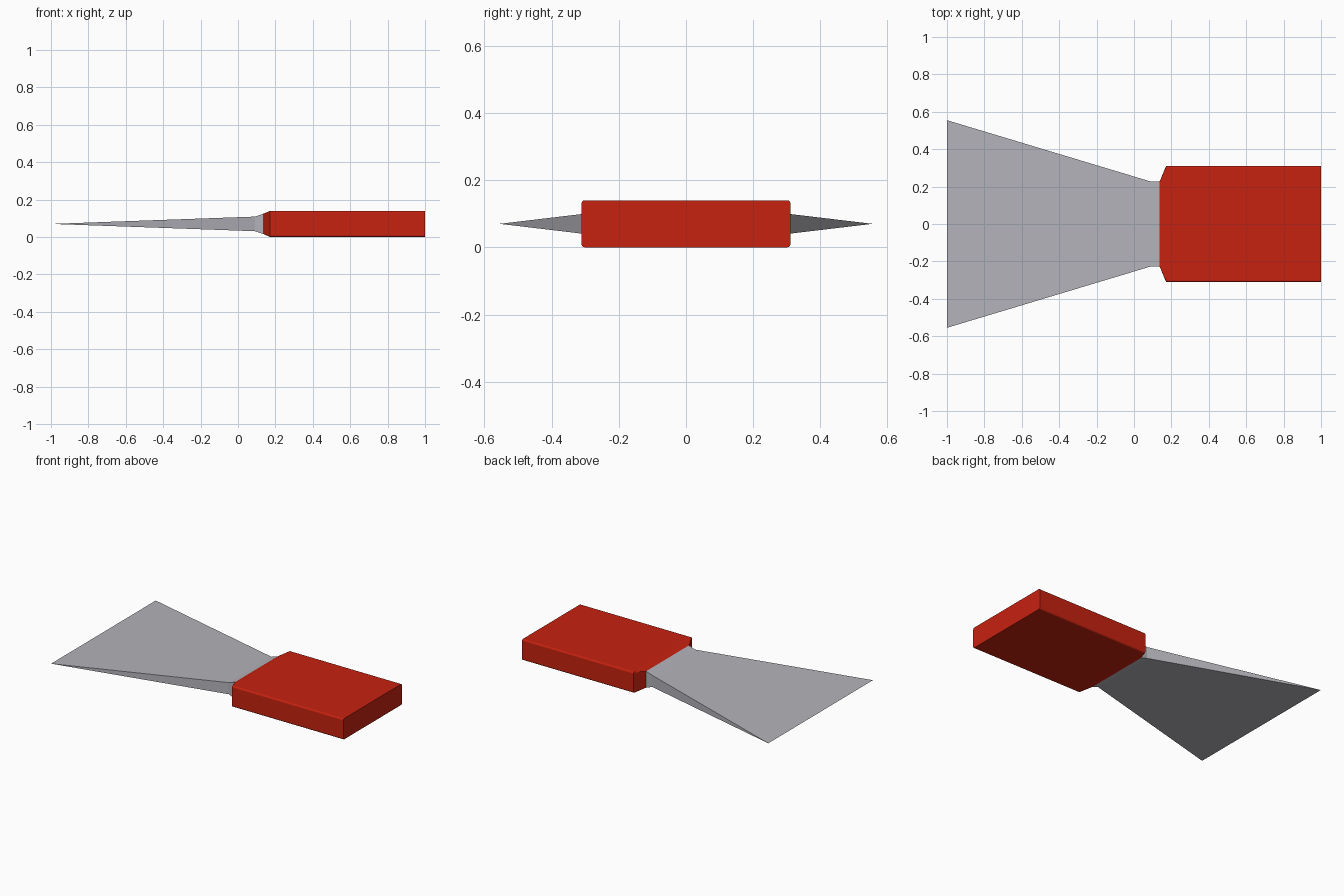
import bpy
import bmesh
from math import cos, sin, pi

cube = bpy.data.objects.get("Cube")
if cube:
    bpy.data.objects.remove(cube, do_unlink=True)

MID_Z = 0.07


def material(name, rgb):
    mat = bpy.data.materials.new(name)
    mat.use_nodes = True
    mat.diffuse_color = (*rgb, 1)
    mat.node_tree.nodes["Principled BSDF"].inputs["Base Color"].default_value = (*rgb, 1)
    return mat


def ring(bm, x, half_y, half_z, radius, steps=3):
    """Rectangular section at x with rounded corners."""
    verts = []
    for corner, (sy, sz) in enumerate([(1, 1), (-1, 1), (-1, -1), (1, -1)]):
        for i in range(steps + 1):
            a = (corner + i / steps) * pi / 2
            y = sy * (half_y - radius) + radius * cos(a)
            z = sz * (half_z - radius) + radius * sin(a)
            verts.append(bm.verts.new((x, y, MID_Z + z)))
    return verts


def loft(name, sections, mat, cap_end=False):
    """Skin a series of sections along x; sharp corners are merged."""
    bm = bmesh.new()
    rings = [ring(bm, *s) for s in sections]
    for a, b in zip(rings, rings[1:]):
        for i in range(len(a)):
            j = (i + 1) % len(a)
            bm.faces.new((a[i], a[j], b[j], b[i]))
    if cap_end:
        bm.faces.new(rings[-1])
    bmesh.ops.remove_doubles(bm, verts=bm.verts, dist=1e-5)
    bmesh.ops.recalc_face_normals(bm, faces=bm.faces)
    mesh = bpy.data.meshes.new(name)
    bm.to_mesh(mesh)
    bm.free()
    mesh.materials.append(mat)
    obj = bpy.data.objects.new(name, mesh)
    bpy.context.collection.objects.link(obj)
    return obj


steel = material("steel_grey", (0.45, 0.45, 0.49))
red = material("handle_red", (0.57, 0.016, 0.005))

# Sections are x, half width, half height, corner radius
neck = (0.137, 0.227, 0.055, 0)

# Flared blade thinning to a straight edge, with a short neck
loft("blade", [(-1, 0.555, 0, 0), (0.09, 0.227, 0.039, 0), neck], steel)

# Block handle with a chamfered shoulder and softened long edges
loft("handle", [neck, (0.172, 0.311, 0.07, 0.01), (1, 0.311, 0.07, 0.01)], red, cap_end=True)
